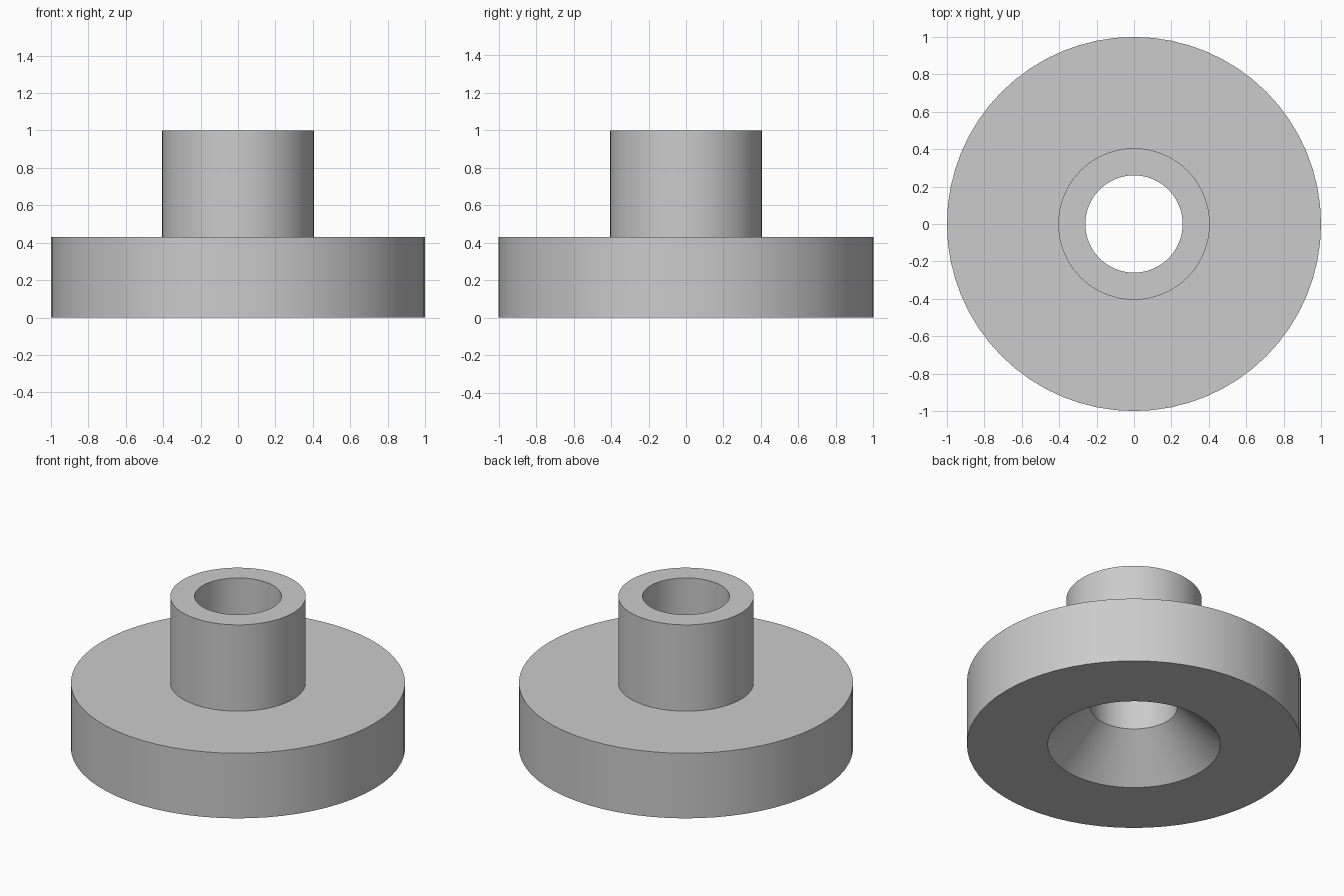
import bpy
import bmesh
import math

cube = bpy.data.objects.get("Cube")
if cube:
    bpy.data.objects.remove(cube, do_unlink=True)

# Main dimensions
FLANGE_R, FLANGE_H = 1.0, 0.43
HUB_R, TOTAL_H = 0.405, 1.0
BORE_R, SINK_R = 0.26, 0.517
SINK_H = SINK_R - BORE_R  # 45 degree countersink
SEGMENTS = 64

# Plain grey
grey = bpy.data.materials.new("grey")
grey.use_nodes = True
colour = (0.6, 0.6, 0.6, 1.0)
grey.diffuse_color = colour
grey.node_tree.nodes["Principled BSDF"].inputs["Base Color"].default_value = colour


def lathe(name, profile, material):
    """Revolve a closed (radius, height) profile around z."""
    bm = bmesh.new()
    rings = []
    for r, z in profile:
        ring = []
        for i in range(SEGMENTS):
            a = math.tau * i / SEGMENTS
            ring.append(bm.verts.new((r * math.cos(a), r * math.sin(a), z)))
        rings.append(ring)
    for lower, upper in zip(rings, rings[1:] + rings[:1]):
        for i in range(SEGMENTS):
            j = (i + 1) % SEGMENTS
            bm.faces.new((lower[i], lower[j], upper[j], upper[i]))
    bmesh.ops.recalc_face_normals(bm, faces=bm.faces)
    mesh = bpy.data.meshes.new(name)
    bm.to_mesh(mesh)
    bm.free()
    mesh.materials.append(material)
    obj = bpy.data.objects.new(name, mesh)
    bpy.context.collection.objects.link(obj)
    bpy.ops.object.select_all(action="DESELECT")
    obj.select_set(True)
    bpy.context.view_layer.objects.active = obj
    bpy.ops.object.shade_smooth_by_angle(angle=math.radians(30))
    return obj


# Flange with hub, through bore and countersink underneath
lathe("flanged_hub", [
    (SINK_R, 0), (FLANGE_R, 0), (FLANGE_R, FLANGE_H),
    (HUB_R, FLANGE_H), (HUB_R, TOTAL_H),
    (BORE_R, TOTAL_H), (BORE_R, SINK_H),
], grey)
